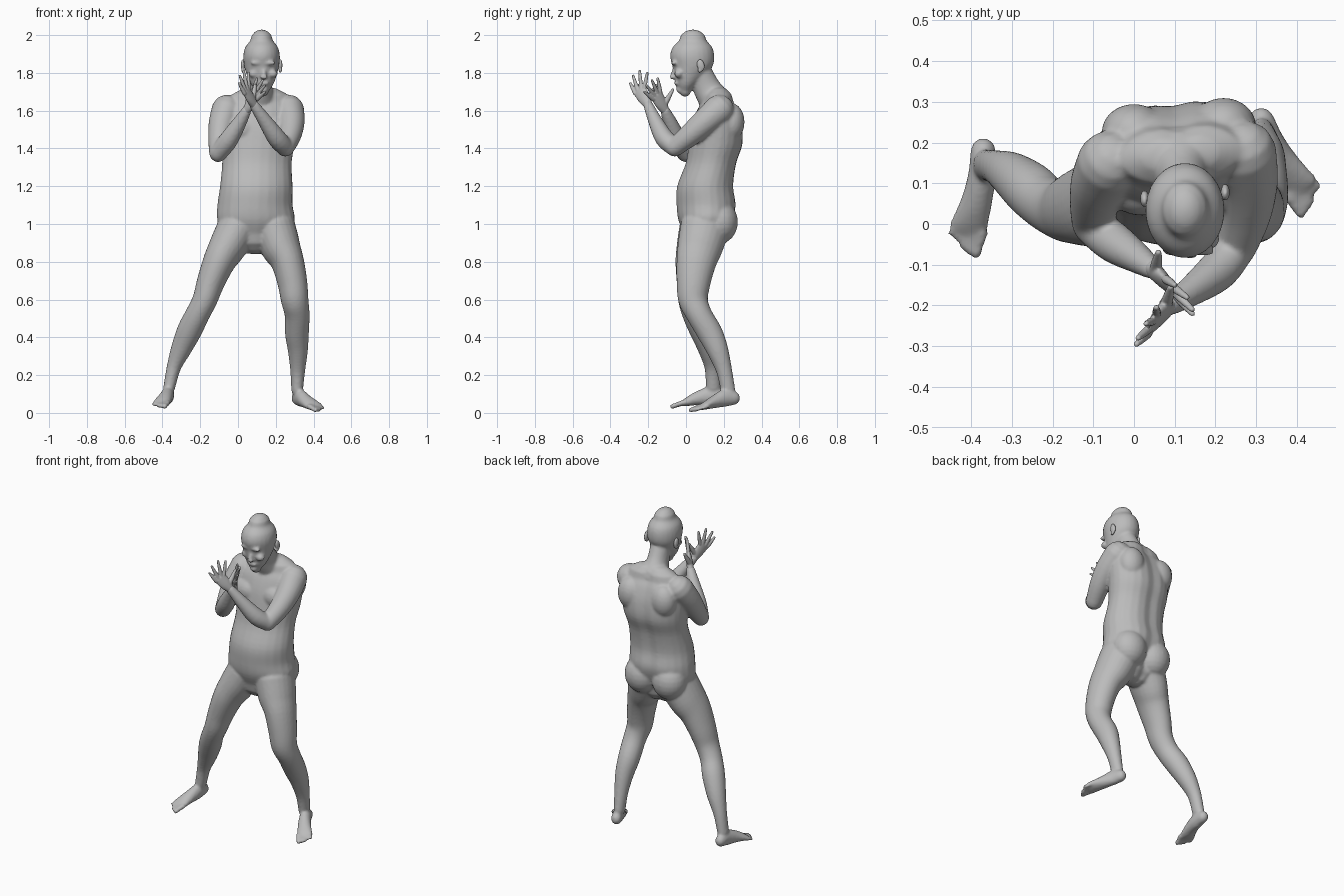
import bpy
import bmesh
import math
from mathutils import Vector, Matrix

if "Cube" in bpy.data.objects:
    bpy.data.objects.remove(bpy.data.objects["Cube"], do_unlink=True)

skin = bpy.data.materials.new("plain_grey")
skin.use_nodes = True
grey = (0.5, 0.5, 0.5, 1)
skin.diffuse_color = grey
skin.node_tree.nodes["Principled BSDF"].inputs["Base Color"].default_value = grey

SIDES = 24
STEPS = 4


def catmull(p0, p1, p2, p3, t):
    """Smooth interpolation between p1 and p2."""
    return [0.5 * (2 * b + (c - a) * t + (2 * a - 5 * b + 4 * c - d) * t * t
                   + (3 * b - a - 3 * c + d) * t ** 3)
            for a, b, c, d in zip(p0, p1, p2, p3)]


def refine(rings):
    """Expand a few key rings into a smooth series of rings."""
    full = [tuple(r) if len(r) > 4 else (*r, r[-1]) for r in rings]
    ends = [full[0]] + full + [full[-1]]
    out = [list(full[0])]
    for i in range(len(full) - 1):
        for s in range(1, STEPS + 1):
            out.append(catmull(*ends[i:i + 4], s / STEPS))
    return out


def loft(bm, rings, side=(1, 0, 0), level=False, groove=0):
    """Closed tube through (x, y, z, half width, half depth) rings, domed ends."""
    rows = refine(rings)
    frames = []
    for i, row in enumerate(rows):
        before, after = rows[max(i - 1, 0)], rows[min(i + 1, len(rows) - 1)]
        along = Vector(after[:3]) - Vector(before[:3])
        along = Vector((0, 0, 1)) if level else along.normalized()
        wide = Vector(side)
        wide = (wide - along * wide.dot(along)).normalized()
        frames.append((Vector(row[:3]), along, wide, along.cross(wide), row[3], row[4]))

    def dome(frame, sign):
        centre, along, wide, deep, a, b = frame
        size = min(a, b) * sign
        return [(centre + along * size * math.sin(k), along, wide, deep,
                 a * math.cos(k), b * math.cos(k)) for k in (0.5, 1, 1.4)]

    frames = dome(frames[0], -1)[::-1] + frames + dome(frames[-1], 1)
    loops = []
    for centre, along, wide, deep, a, b in frames:
        loop = []
        for k in range(SIDES):
            angle = math.tau * k / SIDES
            dent = groove * math.exp(-((angle - math.pi / 2) / 0.25) ** 2)
            loop.append(bm.verts.new(centre + wide * a * math.cos(angle)
                                     + deep * (b * math.sin(angle) - dent)))
        loops.append(loop)
    for low, high in zip(loops, loops[1:]):
        for k in range(SIDES):
            n = (k + 1) % SIDES
            bm.faces.new((low[k], low[n], high[n], high[k]))
    bm.faces.new(loops[0][::-1])
    bm.faces.new(loops[-1])


def blob(bm, centre, radii, tilt=0):
    """Ellipsoid, optionally leaning about the x axis."""
    place = (Matrix.Translation(centre) @ Matrix.Rotation(tilt, 4, "X")
             @ Matrix.Diagonal((*radii, 1)))
    bmesh.ops.create_uvsphere(bm, u_segments=SIDES, v_segments=12, radius=1, matrix=place)


def finish(bm, name, voxel, rounds):
    """Fuse the overlapping volumes into one smooth skin."""
    bmesh.ops.recalc_face_normals(bm, faces=bm.faces)
    mesh = bpy.data.meshes.new(name)
    bm.to_mesh(mesh)
    bm.free()
    mesh.materials.append(skin)
    ob = bpy.data.objects.new(name, mesh)
    bpy.context.collection.objects.link(ob)
    fuse = ob.modifiers.new("fuse", "REMESH")
    fuse.mode = "VOXEL"
    fuse.voxel_size = voxel
    fuse.use_smooth_shade = True
    soften = ob.modifiers.new("soften", "SMOOTH")
    soften.factor = 0.5
    soften.iterations = rounds
    bpy.ops.object.select_all(action="DESELECT")
    ob.select_set(True)
    bpy.context.view_layer.objects.active = ob
    for modifier in list(ob.modifiers):
        bpy.ops.object.modifier_apply(modifier=modifier.name)
    bpy.ops.object.shade_smooth()
    return ob


body = bmesh.new()

# Torso, with a groove along the spine
loft(body, [(.09, .1, .95, .16, .11), (.095, .105, 1.02, .205, .145),
            (.09, .11, 1.1, .2, .16), (.097, .105, 1.2, .193, .152),
            (.1, .135, 1.32, .185, .137), (.105, .16, 1.42, .195, .145),
            (.11, .168, 1.52, .205, .135), (.112, .17, 1.6, .205, .11),
            (.115, .17, 1.645, .17, .085)],
     side=(1, .1, 0), level=True, groove=.018)

# Buttocks, chest and shoulder blades
for x, y in ((0, .165), (.185, .175)):
    blob(body, (x, y, 1.01), (.105, .1, .115))
for x, y in ((.02, .09), (.19, .1)):
    blob(body, (x, y, 1.5), (.09, .07, .075))
for x, y in ((.0, .225), (.22, .24)):
    blob(body, (x, y, 1.54), (.08, .07, .1))

# Neck
loft(body, [(.125, .075, 1.8, .06, .065), (.12, .11, 1.72, .062, .073),
            (.115, .155, 1.65, .09, .085)])

# Head from the chin to the crown
loft(body, [(.13, -.005, 1.705, .034, .032), (.128, .005, 1.74, .06, .055),
            (.126, .022, 1.79, .08, .085), (.125, .035, 1.84, .093, .108),
            (.125, .033, 1.89, .097, .117), (.125, .034, 1.935, .087, .105),
            (.125, .036, 1.97, .06, .073)], level=True)

# Nose, lips, chin, brows and cheeks
blob(body, (.137, -.066, 1.795), (.013, .015, .034), -.25)
blob(body, (.138, -.074, 1.777), (.02, .014, .011))
blob(body, (.137, -.052, 1.745), (.026, .012, .012))
blob(body, (.135, -.032, 1.71), (.024, .02, .018))
for side in (-1, 1):
    blob(body, (.134 + side * .036, -.064, 1.852), (.032, .017, .01))
    blob(body, (.134 + side * .05, -.038, 1.795), (.026, .025, .022))

# Arms, shoulder to wrist
right_wrist, left_wrist = (.045, -.11, 1.6), (.085, -.2, 1.63)
loft(body, [(-.06, .15, 1.605, .08), (-.085, .1, 1.53, .071),
            (-.098, .045, 1.445, .06), (-.105, .0, 1.375, .048)])
loft(body, [(-.105, -.002, 1.375, .047), (-.05, -.045, 1.445, .05),
            (.01, -.085, 1.54, .037), (*right_wrist, .026)])
loft(body, [(.27, .175, 1.605, .08), (.283, .1, 1.54, .07),
            (.275, .02, 1.47, .06), (.25, -.06, 1.405, .049)])
loft(body, [(.25, -.06, 1.405, .047), (.205, -.115, 1.455, .05),
            (.14, -.165, 1.55, .037), (*left_wrist, .026)])

# Legs, hip to ankle
loft(body, [(.0, .09, .98, .11, .125), (-.055, .07, .88, .1, .12),
            (-.1, .05, .8, .086, .107), (-.145, .04, .69, .074, .09),
            (-.175, .035, .6, .066, .077), (-.215, .05, .52, .064, .068),
            (-.255, .085, .44, .066, .068), (-.3, .12, .34, .055, .057),
            (-.34, .14, .24, .038, .042), (-.365, .145, .13, .031, .039)])
loft(body, [(.19, .1, .98, .115, .13), (.225, .075, .88, .106, .12),
            (.262, .055, .8, .088, .106), (.288, .04, .69, .079, .09),
            (.3, .038, .6, .073, .079), (.313, .07, .52, .066, .068),
            (.312, .128, .42, .063, .067), (.317, .168, .33, .053, .057),
            (.316, .203, .22, .039, .042), (.313, .222, .12, .031, .039)])


def foot(rings, outward):
    """Foot from heel to ball, then five toes."""
    loft(body, rings)
    ball = Vector(rings[-1][:3])
    ahead = (ball - Vector(rings[-3][:3])).normalized()
    across = ahead.cross(Vector((0, 0, 1))).normalized()
    across *= math.copysign(1, across.x * outward)
    for i in range(5):
        root = ball + across * (.018 * i - .036) - ahead * .01 * (i > 2)
        tip = root + ahead * (.056 - .006 * i)
        size = .015 - .001 * i
        loft(body, [(*root, size), (*root.lerp(tip, .5), size * .85), (*tip, size * .9)])


foot([(-.37, .18, .09, .031, .036), (-.373, .12, .09, .034, .046),
      (-.385, .06, .077, .038, .036), (-.4, .01, .06, .044, .024),
      (-.407, -.012, .052, .045, .016)], -1)
foot([(.313, .255, .078, .031, .036), (.333, .205, .078, .034, .046),
      (.358, .16, .062, .038, .036), (.393, .11, .042, .044, .023),
      (.408, .09, .033, .045, .016)], 1)
finish(body, "body", .008, 5)

# Ears
for name, x, y in (("right_ear", .026, .062), ("left_ear", .224, .078)):
    ear = bmesh.new()
    blob(ear, (x, y, 1.84), (.011, .02, .033), .2)
    blob(ear, (x, y - .005, 1.815), (.009, .012, .014))
    finish(ear, name, .004, 2)


def hand(name, wrist, knuckle, spread, tips, thumb):
    """Flat palm with four fanned fingers and a thumb."""
    bm = bmesh.new()
    wrist, knuckle, thumb = Vector(wrist), Vector(knuckle), Vector(thumb)
    spread = Vector(spread).normalized()
    loft(bm, [(*wrist, .024, .021), (*wrist.lerp(knuckle, .5), .035, .018),
              (*knuckle, .038, .012)], side=spread)
    for i, tip in enumerate(tips):
        root = knuckle + spread * (.02 * i - .03)
        tip = Vector(tip)
        loft(bm, [(*root, .011), (*root.lerp(tip, .5), .01), (*tip, .007)])
    root = wrist.lerp(knuckle, .3) + spread * .015
    loft(bm, [(*root, .016), (*root.lerp(thumb, .5), .013), (*thumb, .008)])
    finish(bm, name, .004, 2)


hand("right_hand", right_wrist, (.09, -.155, 1.68), (-.03, .05, .05),
     [(.143, -.22, 1.7), (.143, -.21, 1.735), (.13, -.18, 1.76), (.1, -.15, 1.77)],
     (.06, -.07, 1.71))
hand("left_hand", left_wrist, (.045, -.245, 1.705), (.04, .09, .05),
     [(.006, -.295, 1.745), (.01, -.28, 1.785), (.03, -.245, 1.81), (.055, -.205, 1.8)],
     (.09, -.155, 1.735))
